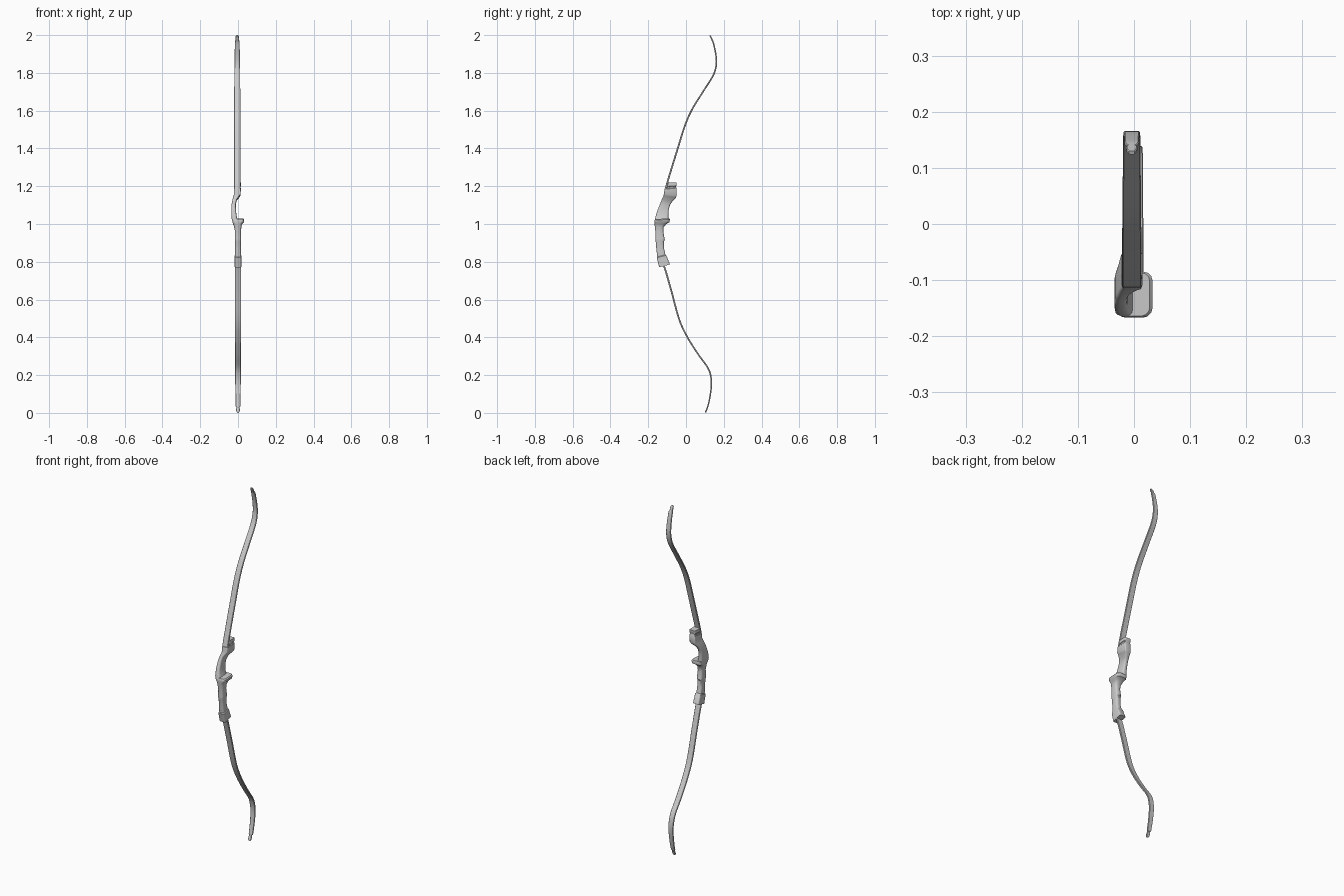
import bpy, bmesh, math
from mathutils import Vector

if "Cube" in bpy.data.objects:
    bpy.data.objects.remove(bpy.data.objects["Cube"])


def loft(name, rings, angle=35):
    """Skin equal-length rings of points and cap both ends."""
    bm = bmesh.new()
    vs = [[bm.verts.new(p) for p in r] for r in rings]
    n = len(rings[0])
    for a, b in zip(vs, vs[1:]):
        for i in range(n):
            j = (i + 1) % n
            bm.faces.new((a[i], a[j], b[j], b[i]))
    bm.faces.new(vs[0])
    bm.faces.new(vs[-1])
    bmesh.ops.recalc_face_normals(bm, faces=bm.faces)
    me = bpy.data.meshes.new(name)
    bm.to_mesh(me)
    bm.free()
    ob = bpy.data.objects.new(name, me)
    bpy.context.collection.objects.link(ob)
    bpy.ops.object.select_all(action='DESELECT')
    ob.select_set(True)
    bpy.context.view_layer.objects.active = ob
    bpy.ops.object.shade_smooth_by_angle(angle=math.radians(angle))
    return ob


def spline(pts, steps=8):
    """Catmull-Rom curve through (y, z) points."""
    p = [Vector(q) for q in pts]
    p = [2 * p[0] - p[1]] + p + [2 * p[-1] - p[-2]]
    out = []
    for i in range(1, len(p) - 2):
        a, b, c, d = p[i - 1:i + 3]
        for s in range(steps):
            t = s / steps
            out.append(0.5 * (2 * b + (c - a) * t + (2 * a - 5 * b + 4 * c - d) * t * t
                              + (3 * b - a - 3 * c + d) * t ** 3))
    return out + [p[-2]]


def width_at(d):
    """Half width of a limb, d = distance to the tip in z."""
    keys = [(0, .005), (.006, .009), (.018, .0105), (.022, .008), (.028, .008),
            (.032, .0125), (.20, .0155), (.5, .017), (2, .017)]
    for (a, wa), (b, wb) in zip(keys, keys[1:]):
        if d <= b:
            return wa + (wb - wa) * (d - a) / (b - a)


def limb(name, pts, x0):
    path = spline(pts)
    # extra rings near the tip for the string nock
    a, b = path[-9], path[-1]
    L = abs(b.y - a.y)
    path = path[:-8] + [a.lerp(b, 1 - d / L) for d in (.032, .028, .022, .018, .006, 0)]
    rings = []
    for i, p in enumerate(path):
        tan = (path[min(i + 1, len(path) - 1)] - path[max(i - 1, 0)]).normalized()
        nrm = Vector((-tan.y, tan.x))
        w = width_at(abs(p.y - path[-1].y))
        h = .0048 - .0013 * i / len(path)
        c = .0018
        prof = [(-w, -h + c), (-w + c, -h), (w - c, -h), (w, -h + c),
                (w, h - c), (w - c, h), (-w + c, h), (-w, h - c)]
        rings.append([(x0 + u, p.x + nrm.x * v, p.y + nrm.y * v) for u, v in prof])
    return loft(name, rings)


# Recurve limbs (y, z), root to tip
limb("upper_limb", [(-.108, 1.185), (-.093, 1.24), (-.045, 1.396), (-.005, 1.523), (.034, 1.61),
                    (.093, 1.705), (.143, 1.785), (.16, 1.84), (.159, 1.89), (.147, 1.95),
                    (.138, 1.975), (.127, 1.998)], -.004)
limb("lower_limb", [(-.125, .79), (-.112, .765), (-.077, .644), (-.036, .495), (.008, .40),
                    (.065, .31), (.115, .24), (.132, .19), (.134, .14), (.125, .075),
                    (.114, .03), (.103, .002)], 0)


def section(zf, yf, zb, yb, xl, xr, r=.35):
    """Rounded-rectangle slice, tilted from its front edge to its back edge."""
    w, d = xr - xl, yb - yf
    rad = r * min(w, d)
    ring = []
    for k, (cx, cy) in enumerate([(xr - rad, yb - rad), (xl + rad, yb - rad),
                                  (xl + rad, yf + rad), (xr - rad, yf + rad)]):
        for s in range(4):
            t = math.radians(90 * k + 30 * s)
            x, y = cx + rad * math.cos(t), cy + rad * math.sin(t)
            ring.append((x, y, zf + (zb - zf) * (y - yf) / d))
    return ring


# Lower half of the handle: limb pocket, grip, arrow shelf
loft("grip", [section(*s) for s in [
    (.771, -.142, .786, -.085, -.018, .018, .15),
    (.822, -.155, .834, -.104, -.018, .018, .15),
    (.826, -.152, .838, -.109, -.015, .015, .25),
    (.865, -.157, .870, -.116, -.015, .015),
    (.905, -.160, .908, -.117, -.015, .015),
    (.912, -.162, .915, -.112, -.017, .016),
    (.922, -.162, .925, -.114, -.017, .016),
    (.960, -.162, .960, -.120, -.016, .015),
    (.985, -.165, .983, -.118, -.020, .018),
    (1.003, -.167, 1.000, -.104, -.026, .022),
    (1.012, -.167, 1.009, -.088, -.030, .031, .25),
    (1.021, -.166, 1.024, -.085, -.031, .033, .25),
    (1.026, -.164, 1.030, -.087, -.032, .028, .25)]])

# Upper half: offset sight window and stepped upper limb pocket
loft("sight_window", [section(*s) for s in [
    (1.015, -.165, 1.015, -.093, -.031, .004),
    (1.032, -.163, 1.034, -.094, -.034, -.006),
    (1.068, -.153, 1.074, -.092, -.035, -.011),
    (1.105, -.138, 1.100, -.085, -.034, -.012),
    (1.130, -.128, 1.122, -.070, -.029, -.007),
    (1.150, -.119, 1.140, -.053, -.024, .008, .2),
    (1.160, -.117, 1.150, -.050, -.021, .014, .15),
    (1.184, -.113, 1.190, -.050, -.022, .015, .12),
    (1.188, -.101, 1.194, -.052, -.019, .012, .12),
    (1.196, -.099, 1.200, -.052, -.019, .012, .12),
    (1.199, -.100, 1.203, -.050, -.022, .015, .12),
    (1.219, -.094, 1.219, -.050, -.022, .015, .12)]])
